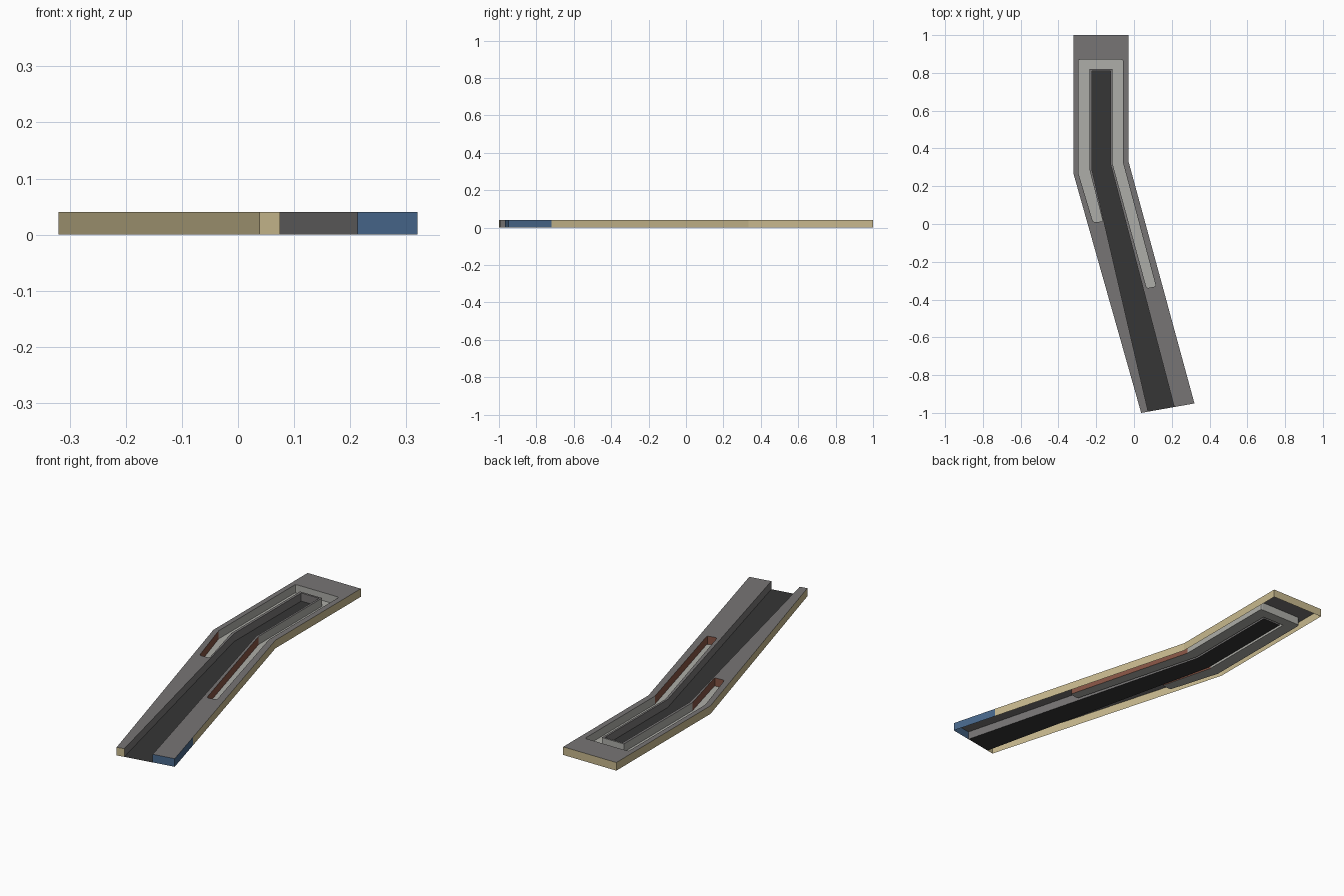
import bpy
from mathutils import Vector
from mathutils.geometry import tessellate_polygon

if "Cube" in bpy.data.objects:
    bpy.data.objects.remove(bpy.data.objects["Cube"])

H = 0.04  # deck height


def srgb(r, g, b):
    def lin(c):
        c /= 255
        return c / 12.92 if c <= 0.04045 else ((c + 0.055) / 1.055) ** 2.4
    return (lin(r), lin(g), lin(b), 1)


def material(name, rgb):
    m = bpy.data.materials.new(name)
    m.diffuse_color = srgb(*rgb)
    m.use_nodes = True
    m.node_tree.nodes["Principled BSDF"].inputs["Base Color"].default_value = m.diffuse_color
    return m


GREY = material("deck grey", (119, 117, 117))
LIGHT = material("light grey", (174, 174, 168))
DARK = material("dark grey", (54, 54, 54))
TAN = material("tan", (200, 185, 142))
BLUE = material("blue", (72, 104, 140))
BROWN = material("red brown", (134, 84, 68))


def add_object(name, verts, faces, mats, indices=None):
    mesh = bpy.data.meshes.new(name)
    mesh.from_pydata(verts, [], faces)
    for m in mats:
        mesh.materials.append(m)
    if indices:
        for p, i in zip(mesh.polygons, indices):
            p.material_index = i
    mesh.update()
    ob = bpy.data.objects.new(name, mesh)
    bpy.context.collection.objects.link(ob)
    return ob


def sheet(name, loops, z, mat):
    """Flat upward-facing polygon; any loops after the first are holes."""
    rings = [[Vector((x, y, z)) for x, y in lp] for lp in loops]
    verts = [v for r in rings for v in r]
    faces = []
    for a, b, c in tessellate_polygon(rings):
        n = (verts[b] - verts[a]).cross(verts[c] - verts[a]).z
        faces.append((a, b, c) if n > 0 else (a, c, b))
    return add_object(name, verts, faces, [mat])


def wall(name, path, mats, rule=None, closed=False):
    """Vertical strip along a path; it faces the left side of the path."""
    n = len(path)
    verts = [(x, y, z) for z in (0, H) for x, y in path]
    faces, idx = [], []
    for i in range(n if closed else n - 1):
        j = (i + 1) % n
        faces.append((j, i, i + n, j + n))
        mid = (Vector(path[i]) + Vector(path[j])) / 2
        idx.append(rule(mid) if rule else 0)
    return add_object(name, verts, faces, mats, idx)


def soften(path, corners, r=0.01):
    """Cut the chosen corners of a closed outline into small rounds."""
    out = []
    for i, p in enumerate(path):
        p = Vector(p)
        if i not in corners:
            out.append(tuple(p))
            continue
        a = p + (Vector(path[i - 1]) - p).normalized() * r
        b = p + (Vector(path[(i + 1) % len(path)]) - p).normalized() * r
        out += [tuple(a), tuple(a * 0.25 + p * 0.5 + b * 0.25), tuple(b)]
    return out


# Outlines seen from above
left_end, right_end = (0.038, -1.0), (0.32, -0.95)
lip_l, lip_r = (0.075, -0.9934), (0.213, -0.969)
paint_edge = (0.2574, -0.72)
# clockwise body edge, from the left lip round to the right lip
body = [lip_l, left_end, (-0.32, 0.265), (-0.32, 1.0), (-0.03, 1.0),
        (-0.03, 0.335), paint_edge, right_end, lip_r]
# channel sides, from the right lip round to the left lip
channel = [lip_r, (-0.125, 0.32), (-0.125, 0.81), (-0.222, 0.81),
           (-0.222, 0.285), lip_l]
# clockwise U-shaped pocket
pocket = soften([(-0.217, 0.01), (-0.295, 0.27), (-0.295, 0.87),
                 (-0.058, 0.87), (-0.058, 0.325), (0.116, -0.33),
                 (0.067, -0.34), (-0.115, 0.325), (-0.115, 0.82),
                 (-0.235, 0.82), (-0.235, 0.285), (-0.165, 0.013)],
                {0, 2, 3, 5, 6, 11})

# Top deck with the open channel and the pocket cut out
sheet("deck", [body + channel[1:-1], pocket], H, GREY)

# Outer side walls, blue at the front right corner
wall("outer_walls", body, [TAN, BLUE],
     lambda m: 1 if m.x > 0.2 and m.y < -0.72 else 0)

# Central channel
sheet("channel_floor", [channel], 0, DARK)
wall("channel_walls", channel, [GREY])

# Pocket around the channel, brown walls along its slanted arms
sheet("pocket_floor", [pocket], 0, LIGHT)
wall("pocket_walls", pocket[::-1], [LIGHT, BROWN],
     lambda m: 1 if m.y < 0.27 else 0, closed=True)
